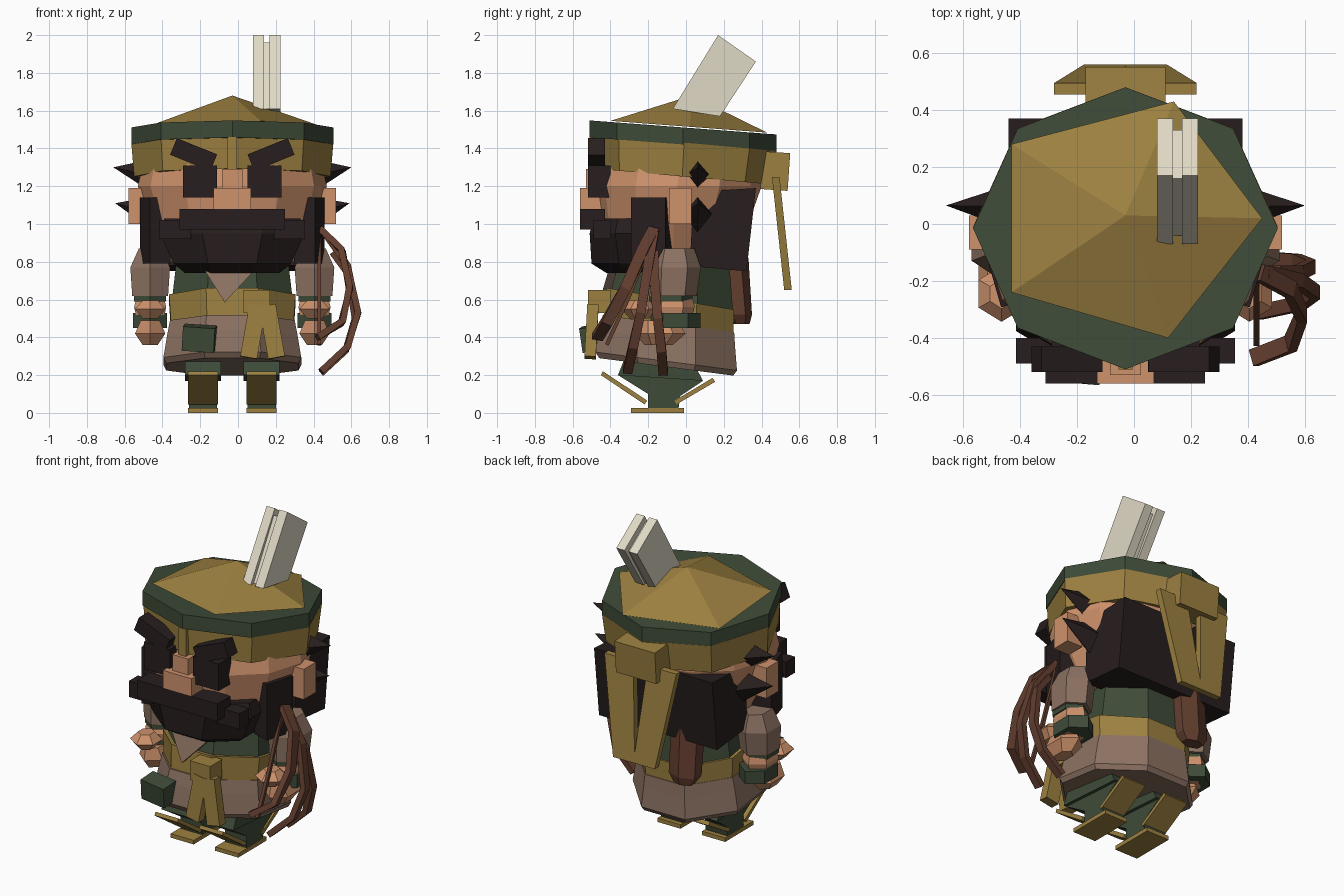
import bpy, bmesh
from math import sin, cos, pi, radians
from mathutils import Vector, Matrix, Euler

cube = bpy.data.objects.get("Cube")
if cube:
    bpy.data.objects.remove(cube, do_unlink=True)

MID = -0.03  # mirror line of the figure


def material(name, hexcode):
    rgb = [int(hexcode[i:i + 2], 16) / 255 for i in (0, 2, 4)]
    colour = [((c + 0.055) / 1.055) ** 2.4 for c in rgb] + [1]
    m = bpy.data.materials.new(name)
    m.use_nodes = True
    m.diffuse_color = colour
    m.node_tree.nodes["Principled BSDF"].inputs["Base Color"].default_value = colour
    return m


GOLD = material("mustard cloth", "9c8040")
GREEN = material("dark green cloth", "3e4b38")
HAIR = material("black brown hair", "281e1e")
SKIN = material("skin", "ce926c")
TAUPE = material("taupe cloth", "8c7262")
BROWN = material("brown leather", "633e2f")
BONE = material("pale bone", "e0d9c5")


def finish(name, mat, bm):
    bmesh.ops.recalc_face_normals(bm, faces=bm.faces)
    mesh = bpy.data.meshes.new(name)
    bm.to_mesh(mesh)
    bm.free()
    mesh.materials.append(mat)
    ob = bpy.data.objects.new(name, mesh)
    bpy.context.collection.objects.link(ob)
    return ob


def skin_rings(name, mat, rings):
    """Bridge equal rings of points and cap both ends."""
    bm = bmesh.new()
    vs = [[bm.verts.new(p) for p in r] for r in rings]
    n = len(vs[0])
    for a, b in zip(vs, vs[1:]):
        for i in range(n):
            j = (i + 1) % n
            bm.faces.new((a[i], a[j], b[j], b[i]))
    bm.faces.new(vs[0][::-1])
    bm.faces.new(vs[-1])
    return finish(name, mat, bm)


def loft(name, mat, rings, n=8, flat=True, tilt=0, x=MID):
    """Rings are (z, half width, y min, y max); tilt slopes z along y."""
    off, k = (pi / n, 1 / cos(pi / n)) if flat else (0, 1)
    out = []
    for z, rx, y0, y1 in rings:
        cy, ry = (y0 + y1) / 2, (y1 - y0) / 2
        ring = []
        for i in range(n):
            a = 2 * pi * i / n + off
            y = cy + ry * k * sin(a)
            ring.append((x + rx * k * cos(a), y, z + tilt * y))
        out.append(ring)
    return skin_rings(name, mat, out)


def prism(name, mat, profile, x0, x1):
    return skin_rings(name, mat, [[(x, y, z) for y, z in profile] for x in (x0, x1)])


def box(name, mat, x, y, z, rot=(0, 0, 0)):
    """x, y, z are (min, max) ranges; rot in degrees about the centre."""
    c = Vector([(a + b) / 2 for a, b in (x, y, z)])
    s = [b - a for a, b in (x, y, z)]
    bm = bmesh.new()
    turn = Euler([radians(r) for r in rot]).to_matrix().to_4x4()
    bmesh.ops.create_cube(bm, size=1, matrix=Matrix.Translation(c) @ turn @ Matrix.Diagonal((*s, 1)))
    return finish(name, mat, bm)


def cone(name, mat, base, tip):
    bm = bmesh.new()
    vs = [bm.verts.new(p) for p in base]
    top = bm.verts.new(tip)
    bm.faces.new(vs)
    for i, v in enumerate(vs):
        bm.faces.new((v, vs[(i + 1) % len(vs)], top))
    return finish(name, mat, bm)


def strap(name, points, wide, thick):
    """Rectangular strip along a path, wide in y and thin across."""
    pts = [Vector(p) for p in points]
    rings = []
    for i, p in enumerate(pts):
        t = (pts[min(i + 1, len(pts) - 1)] - pts[max(i - 1, 0)]).normalized()
        across = t.cross(Vector((0, 1, 0))).normalized()
        along = across.cross(t) * wide / 2
        across *= thick / 2
        rings.append([p + along + across, p + along - across, p - along - across, p - along + across])
    return skin_rings(name, BROWN, rings)


# Torso, sash and flared tunic
loft("chest", GREEN, [(0.56, 0.32, -0.4, 0.25), (0.82, 0.29, -0.34, 0.23)], tilt=-0.17)
loft("waist_sash", GOLD, [(0.44, 0.325, -0.43, 0.25), (0.59, 0.335, -0.42, 0.255)], tilt=-0.17)
loft("tunic_skirt", TAUPE, [(0.23, 0.35, -0.46, 0.25), (0.26, 0.365, -0.48, 0.27),
                            (0.38, 0.345, -0.46, 0.26), (0.46, 0.33, -0.44, 0.255)], tilt=-0.13)
skin_rings("collar", TAUPE, [[(-0.2, y, 0.79), (0.12, y, 0.79), (-0.07, y - 0.06, 0.585)] for y in (-0.4, -0.32)])
box("belt_pouch", GREEN, (-0.29, -0.12), (-0.55, -0.44), (0.33, 0.46), (8, 4, -5))
box("sash_knot", GOLD, (0.03, 0.17), (-0.52, -0.4), (0.53, 0.65))
for i, (x, turn) in enumerate(((0.08, 10), (0.18, -10))):
    box("sash_tail_%d" % i, GOLD, (x - 0.045, x + 0.045), (-0.53, -0.47), (0.29, 0.57), (-3, turn, 0))

# Scabbard on the back
loft("scabbard", BROWN, [(0.47, 0.06, 0.25, 0.33), (0.52, 0.09, 0.22, 0.34), (0.82, 0.09, 0.18, 0.32)],
     n=6, x=-0.19)

# Head, beard and back hair
loft("head", SKIN, [(0.8, 0.34, -0.38, 0.25), (1.0, 0.44, -0.46, 0.33), (1.2, 0.5, -0.49, 0.4),
                    (1.32, 0.475, -0.46, 0.4), (1.42, 0.43, -0.41, 0.38)], n=12, flat=False)
loft("beard", HAIR, [(0.74, 0.25, -0.42, 0.0), (0.79, 0.31, -0.5, 0.0),
                     (0.95, 0.385, -0.51, -0.05), (1.03, 0.36, -0.49, -0.05)])
prism("back_hair", HAIR, [(0.04, 1.17), (0.02, 0.78), (0.1, 0.77), (0.32, 0.75), (0.37, 1.19)],
      MID - 0.41, MID + 0.41)
box("moustache", HAIR, (MID - 0.28, MID + 0.28), (-0.56, -0.43), (0.97, 1.08))
box("nose_bridge", SKIN, (MID - 0.055, MID + 0.055), (-0.53, -0.42), (1.12, 1.29))
box("nose", SKIN, (MID - 0.1, MID + 0.1), (-0.56, -0.44), (1.06, 1.19))

# Mirrored face, arm and leg parts
for side, s in (("right", -1), ("left", 1)):
    def span(a, b):
        return tuple(sorted((MID + s * a, MID + s * b)))

    box(side + "_eye", HAIR, span(0.08, 0.26), (-0.52, -0.4), (1.14, 1.31))
    box(side + "_eyebrow", HAIR, span(0.09, 0.32), (-0.52, -0.43), (1.32, 1.415), (0, -s * 22, 0))
    box(side + "_moustache_end", HAIR, span(0.22, 0.385), (-0.49, -0.4), (0.92, 1.02))
    box(side + "_sideburn", HAIR, span(0.35, 0.465), (-0.28, -0.09), (0.79, 1.14), (0, 0, -s * 16))
    box(side + "_ear", SKIN, span(0.44, 0.55), (-0.09, 0.03), (1.0, 1.19))
    for j, (z, tip, reach) in enumerate(((1.25, 1.3, 0.63), (1.05, 1.11, 0.62))):
        ring = [(MID + s * 0.4, 0.06 + 0.08 * cos(a * pi / 2), z + 0.1 * sin(a * pi / 2)) for a in range(4)]
        cone("%s_hair_spike_%d" % (side, j), HAIR, ring, (MID + s * reach, 0.065, tip))

    # Arm
    ax = MID + s * 0.435
    loft(side + "_sleeve", TAUPE, [(0.62, 0.095, -0.18, 0.04), (0.77, 0.105, -0.18, 0.06),
                                   (0.87, 0.06, -0.15, 0.03)], n=6, x=ax)
    loft(side + "_forearm", SKIN, [(0.45, 0.06, -0.16, 0.0), (0.56, 0.085, -0.18, 0.03),
                                   (0.66, 0.06, -0.14, 0.01)], n=6, x=ax)
    loft(side + "_cuff", GREEN, [(0.45, 0.09, -0.17, 0.06), (0.53, 0.09, -0.17, 0.06)], n=6, x=ax)
    loft(side + "_upper_cuff", GREEN, [(0.59, 0.085, -0.18, 0.02), (0.625, 0.085, -0.18, 0.02)], n=6, x=ax)
    loft(side + "_hand", SKIN, [(0.36, 0.04, -0.21, -0.08), (0.42, 0.08, -0.25, -0.02),
                                (0.49, 0.05, -0.24, -0.06)], n=6, x=ax)
    loft(side + "_fist", SKIN, [(0.5, 0.04, -0.29, -0.2), (0.55, 0.08, -0.33, -0.16),
                                (0.595, 0.04, -0.29, -0.2)], n=6, x=ax)

    # Leg with a sole and upturned plates
    x0, x1 = span(0.075, 0.235)
    prism(side + "_ankle", GREEN, [(-0.2, 0.02), (-0.04, 0.02), (-0.03, 0.09), (0.09, 0.17),
                                   (-0.36, 0.2), (-0.2, 0.1)], x0 + 0.005, x1 - 0.005)
    prism(side + "_thigh", GREEN, [(0.09, 0.17), (0.02, 0.3), (-0.32, 0.3), (-0.36, 0.2)],
          x0 - 0.015, x1 + 0.015)
    prism(side + "_sole", GOLD, [(-0.29, 0), (-0.01, 0), (-0.01, 0.025), (-0.29, 0.025)], x0, x1)
    prism(side + "_front_plate", GOLD, [(-0.45, 0.2), (-0.22, 0.045), (-0.205, 0.065), (-0.44, 0.22)], x0, x1)
    prism(side + "_back_plate", GOLD, [(-0.05, 0.045), (0.155, 0.165), (0.14, 0.185), (-0.06, 0.065)], x0, x1)

    # Hanging tails of the headband
    top, low = MID + s * 0.15, MID + s * 0.07
    skin_rings(side + "_band_tail", GOLD, [
        [(c - w, y, z), (c + w, y, z), (c + w, y + 0.04, z), (c - w, y + 0.04, z)]
        for c, w, y, z in ((low, 0.075, 0.52, 0.65), (top, 0.1, 0.455, 1.25))])

# Headband, brim and crown
loft("headband", GOLD, [(1.25, 0.52, -0.49, 0.45), (1.43, 0.535, -0.5, 0.48)], flat=False, tilt=-0.09)
loft("hat_brim", GREEN, [(1.42, 0.535, -0.51, 0.48), (1.51, 0.535, -0.51, 0.48)], flat=False, tilt=-0.075)
rim = [(-0.43, 0.28), (0.14, 0.43), (0.45, 0.02), (0.12, -0.4), (-0.43, -0.24)]
cone("hat_crown", GOLD, [(x, y, 1.516 - 0.075 * y) for x, y in rim], (-0.03, 0.03, 1.68))
box("band_fold", GOLD, (MID - 0.025, MID + 0.025), (-0.51, -0.46), (1.28, 1.46))
box("band_knot", GOLD, (-0.17, 0.11), (0.4, 0.545), (1.18, 1.38), (-4, 0, 0))

# Bone slabs stuck in the hat
slab = [(0.17, 2.0), (0.37, 1.86), (0.18, 1.57), (-0.07, 1.61)]
inner = [(0.16, 1.96), (0.33, 1.84), (0.17, 1.58), (-0.04, 1.61)]
prism("bone_slab_right", BONE, slab, 0.08, 0.137)
prism("bone_slab_left", BONE, slab, 0.168, 0.225)
prism("bone_core", BONE, inner, 0.13, 0.175)

# Coiled whip at the hip
strap("whip_outer", [(0.44, -0.17, 0.97), (0.55, -0.23, 0.86), (0.59, -0.32, 0.66),
                     (0.55, -0.42, 0.48), (0.42, -0.47, 0.4)], 0.06, 0.035)
strap("whip_middle", [(0.46, -0.17, 0.95), (0.58, -0.2, 0.78), (0.635, -0.24, 0.53),
                      (0.58, -0.28, 0.35), (0.44, -0.31, 0.22)], 0.05, 0.035)
strap("whip_inner", [(0.5, -0.17, 0.85), (0.58, -0.17, 0.74), (0.62, -0.15, 0.5),
                     (0.57, -0.13, 0.33), (0.44, -0.12, 0.21)], 0.05, 0.035)
strap("whip_grip", [(0.43, -0.17, 0.95), (0.43, -0.3, 0.62), (0.43, -0.42, 0.36)], 0.02, 0.02)
